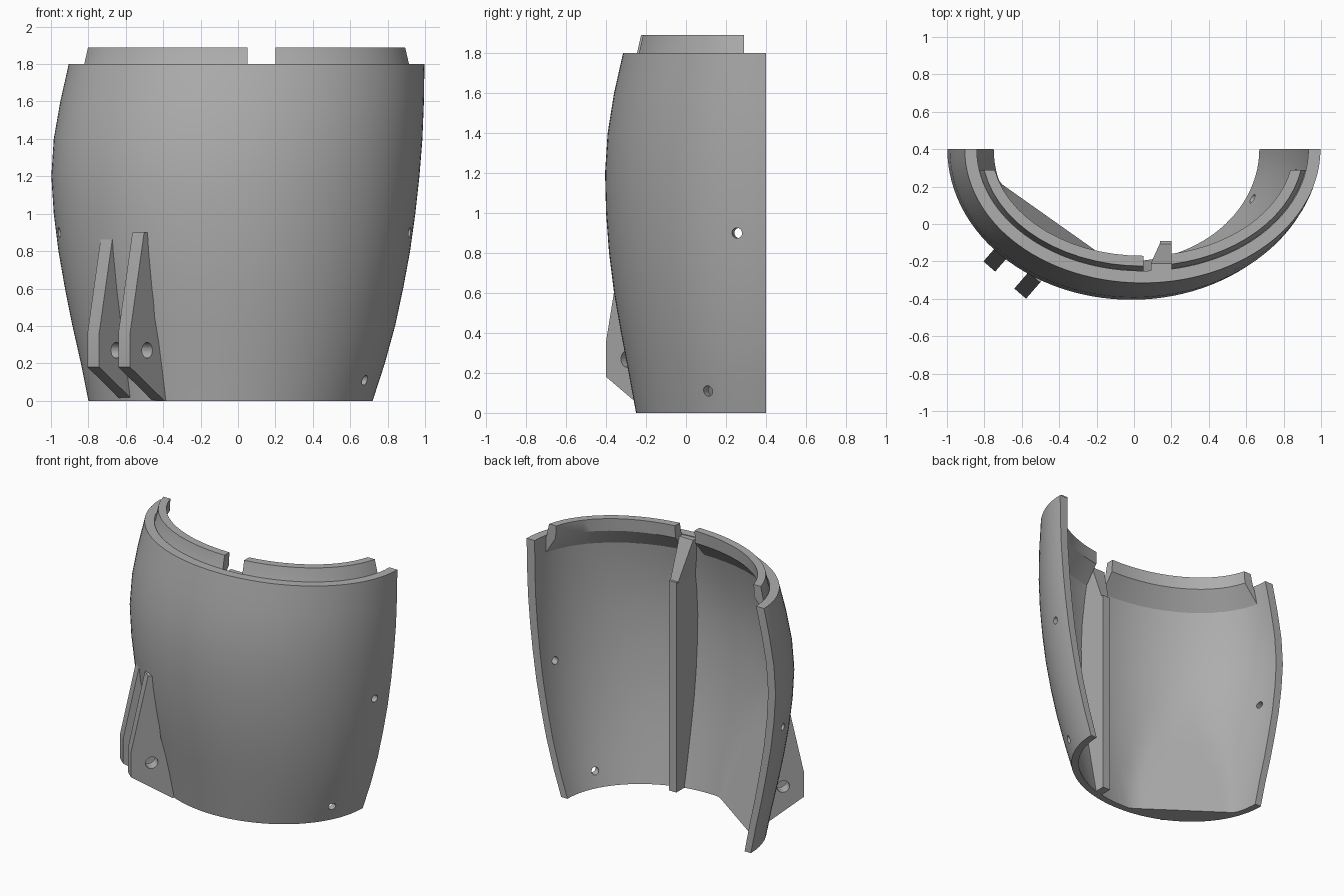
import bpy, bmesh
from math import sin, cos, asin, acos, pi, sqrt, radians
from mathutils import Vector

if "Cube" in bpy.data.objects:
    bpy.data.objects.remove(bpy.data.objects["Cube"])

grey = bpy.data.materials.new("plain grey")
grey.use_nodes = True
colour = (0.42, 0.42, 0.42, 1)
grey.diffuse_color = colour
grey.node_tree.nodes["Principled BSDF"].inputs["Base Color"].default_value = colour

BACK = 0.4
# height, right edge, left edge, front of the outer wall
ROWS = [(0, -.80, .72, -.25), (.2, -.84, .785, -.287), (.4, -.885, .84, -.325),
        (.6, -.925, .883, -.36), (.8, -.96, .92, -.385), (1.0, -.985, .948, -.4),
        (1.2, -.998, .97, -.405), (1.4, -.985, .986, -.392),
        (1.6, -.95, .994, -.36), (1.8, -.905, .997, -.315)]


def section(z):
    """Centre x, half width and depth of the outer half ellipse."""
    for lo, hi in zip(ROWS, ROWS[1:]):
        if z <= hi[0] or hi is ROWS[-1]:
            f = min((z - lo[0]) / (hi[0] - lo[0]), 1)
            xr, xl, front = (p + (q - p) * f for p, q in zip(lo[1:], hi[1:]))
            return (xr + xl) / 2, (xl - xr) / 2, BACK - front


def wall(z, t, inset=0):
    c, a, b = section(z)
    return Vector((c - (a - inset) * cos(t), BACK - (b - inset) * sin(t), z))


def finish(name, bm, smooth=True):
    bmesh.ops.recalc_face_normals(bm, faces=bm.faces)
    mesh = bpy.data.meshes.new(name)
    bm.to_mesh(mesh)
    bm.free()
    mesh.materials.append(grey)
    ob = bpy.data.objects.new(name, mesh)
    bpy.context.collection.objects.link(ob)
    if smooth:
        shade(ob)
    return ob


def shade(ob):
    bpy.ops.object.select_all(action='DESELECT')
    ob.select_set(True)
    bpy.context.view_layer.objects.active = ob
    bpy.ops.object.shade_smooth_by_angle(angle=radians(30))


def loft(name, loops):
    """Join closed loops of points and cap both ends."""
    bm = bmesh.new()
    rings = [[bm.verts.new(p) for p in loop] for loop in loops]
    n = len(rings[0])
    for r, s in zip(rings, rings[1:]):
        for i in range(n):
            j = (i + 1) % n
            bm.faces.new((r[i], r[j], s[j], s[i]))
    bm.faces.new(rings[0])
    bm.faces.new(rings[-1])
    return finish(name, bm)


def cut_hole(ob, point, axis, radius, length, radius2=None):
    """Cut a round hole centred on a point; axis points outward."""
    bm = bmesh.new()
    bmesh.ops.create_cone(bm, cap_ends=True, segments=24, radius1=radius,
                          radius2=radius2 or radius, depth=length)
    rot = axis.to_track_quat('Z', 'Y')
    for v in bm.verts:
        v.co = rot @ v.co + point
    cutter = finish("hole_cutter", bm, False)
    cutter.hide_render = True
    mod = ob.modifiers.new("hole", 'BOOLEAN')
    mod.operation = 'DIFFERENCE'
    mod.solver = 'EXACT'
    mod.object = cutter
    bpy.context.view_layer.objects.active = ob
    bpy.ops.object.modifier_apply(modifier=mod.name)
    bpy.data.objects.remove(cutter)


# Curved shell, with a flat thickened pad inside behind the lugs
PAD = Vector((-.578, -.817, 0))
STEPS = 56


def inner(z, t):
    p = wall(z, t, .05 + .008 * z)
    excess = p.dot(PAD) - (.2345 + .28 * z)
    return p - PAD * excess if excess > 0 else p


angles = [pi * i / STEPS for i in range(STEPS + 1)]
shell = loft("shell", [[wall(z, t) for t in angles] + [inner(z, t) for t in reversed(angles)]
                       for z in (row[0] for row in ROWS)])

# Countersunk screw holes
def angle_at_y(z, y, side):
    t = asin((BACK - y) / section(z)[2])
    return pi - t if side > 0 else t


for z, t in ((.11, acos((section(.11)[0] + .045) / section(.11)[1])),
             (.11, angle_at_y(.11, .11, 1)),
             (.9, angle_at_y(.9, .255, 1)), (.9, angle_at_y(.9, .255, -1))):
    c, a, b = section(z)
    normal = Vector((-cos(t) / a, -sin(t) / b, 0)).normalized()
    p = wall(z, t)
    cut_hole(shell, p, normal, .026, .4)
    cut_hole(shell, p, normal, .03, .06, .07)
shade(shell)

# Raised locating lips along the top, with a gap between them
LIP = [(.055, 1.66), (.04, 1.78), (.068, 1.79), (.07, 1.8), (.09, 1.89), (.145, 1.89), (.14, 1.8)]


def lip(name, side, gap_x):
    loops = []
    for i in range(15):
        loop = []
        for inset, z in LIP:
            c, a, b = section(z)
            end = asin((BACK - .29) / (b - inset))
            end = pi - end if side > 0 else end
            gap = acos((c - gap_x) / (a - inset))
            loop.append(wall(z, end + (gap - end) * i / 14, inset))
        loops.append(loop)
    for loop in loops:
        for p, (inset, z) in zip(loop, LIP):
            p.z = z
    return loft(name, loops)


lip("right_lip", -1, .05)
lip("left_lip", 1, .2)

# Straight inner rib following the wall behind it
def wall_y(x, z, inset):
    c, a, b = section(z)
    return BACK - (b - inset) * sqrt(1 - ((x - c) / (a - inset)) ** 2)


heights = [1.52 * i / 8 for i in range(9)]
rib_side = [(-.09, 1.52), (-.09, 0)] + [(wall_y(.17, z, .03), z) for z in heights]
loft("inner_rib", [[Vector((x, y, z)) for y, z in rib_side] for x in (.14, .2)])

# Sloping gusset from the rib up to the gap
bm = bmesh.new()
for x0, y, z in ((.14, -.1, 1.5), (.14, -.14, 1.55), (.09, -.21, 1.795),
                 (.09, -.27, 1.795), (.14, -.31, 1.5)):
    for x in (x0, .2):
        bm.verts.new((x, y, z))
bmesh.ops.convex_hull(bm, input=bm.verts)
finish("rib_gusset", bm)

# Pair of hinge lugs on the outside
ALONG = Vector((.755, -.656, 0))
INWARD = Vector((.656, .755, 0))
LUG = [(0, .18), (0, .36), (.115, .9), (.155, .9), (.2, .45), (.31, 0), (.28, 0)]
for name, corner in (("outer_lug", Vector((-.805, -.2, 0))),
                     ("inner_lug", Vector((-.64, -.345, 0)))):
    lug = loft(name, [[corner + ALONG * w + INWARD * d + Vector((0, 0, z)) for d, z in LUG]
                      for w in (0, .083)])
    cut_hole(lug, corner + ALONG * .04 + INWARD * .14 + Vector((0, 0, .27)), ALONG, .042, .12)
    shade(lug)
